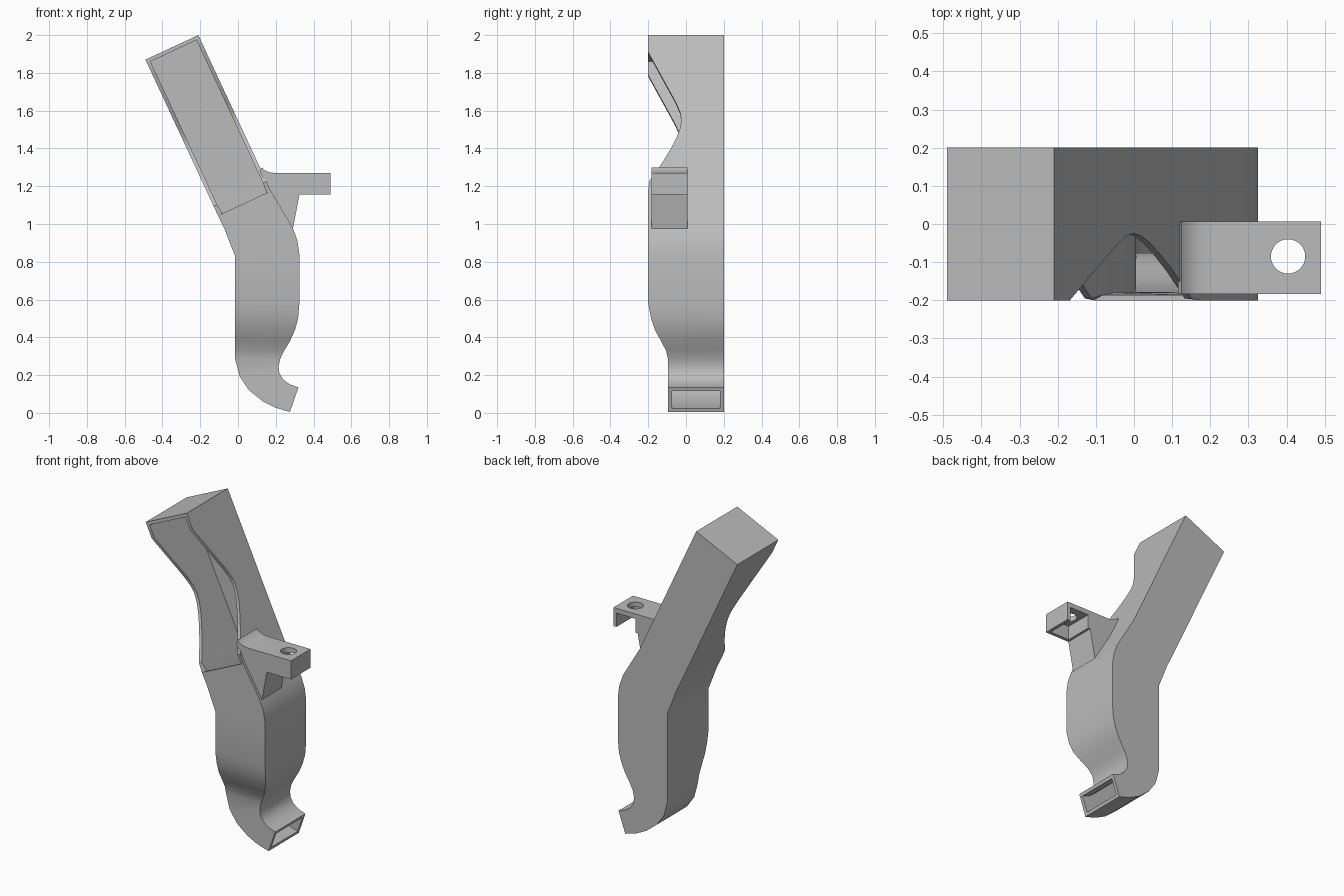
import bpy, bmesh
from mathutils import Vector

cube = bpy.data.objects.get("Cube")
if cube:
    bpy.data.objects.remove(cube, do_unlink=True)

grey = bpy.data.materials.new("plain_grey")
grey.use_nodes = True
grey.diffuse_color = (0.5, 0.5, 0.5, 1)
grey.node_tree.nodes["Principled BSDF"].inputs["Base Color"].default_value = (0.5, 0.5, 0.5, 1)


def make_object(name, bm):
    bmesh.ops.recalc_face_normals(bm, faces=bm.faces)
    mesh = bpy.data.meshes.new(name)
    bm.to_mesh(mesh)
    bm.free()
    mesh.materials.append(grey)
    obj = bpy.data.objects.new(name, mesh)
    bpy.context.collection.objects.link(obj)
    return obj


def apply_and_smooth(obj):
    bpy.ops.object.select_all(action='DESELECT')
    obj.select_set(True)
    bpy.context.view_layer.objects.active = obj
    for mod in list(obj.modifiers):
        bpy.ops.object.modifier_apply(modifier=mod.name)
    bpy.ops.object.shade_smooth_by_angle(angle=0.5)


def cut(obj, cutter):
    cutter.hide_render = True
    cutter.hide_set(True)
    mod = obj.modifiers.new("cut", 'BOOLEAN')
    mod.object = cutter
    mod.solver = 'EXACT'


# Duct cross-sections from outlet to top: left (x, z), right (x, z), front y
BACK = 0.2
stations = [
    ((0.275, 0.005), (0.32, 0.135), -0.095),
    ((0.20, 0.027), (0.272, 0.152), -0.095),
    ((0.13, 0.062), (0.238, 0.178), -0.095),
    ((0.06, 0.118), (0.219, 0.21), -0.095),
    ((0.01, 0.19), (0.215, 0.245), -0.095),
]
for z, right, front in [(0.285, 0.223, -0.095), (0.33, 0.245, -0.106), (0.38, 0.275, -0.132),
                        (0.44, 0.302, -0.165), (0.5, 0.318, -0.185), (0.58, 0.325, -0.2)]:
    stations.append(((-0.015, z), (right, z), front))
stations += [
    ((-0.015, 0.83), (0.325, 0.84), -0.2),
    ((-0.045, 0.905), (0.315, 0.91), -0.2),
    ((-0.07, 0.97), (0.29, 0.98), -0.2),
]
first_open = len(stations)

# Leaning intake: the open front edge dips towards the back, given by right-wall height
top_left, top_right = Vector((-0.49, 1.87)), Vector((-0.21, 2.0))
lean = Vector((0.4655, -1))
for z, front in [(1.175, -0.2), (1.225, -0.195), (1.33, -0.122), (1.4, -0.08), (1.46, -0.049),
                 (1.51, -0.031), (1.55, -0.025), (1.59, -0.031), (1.65, -0.057),
                 (1.91, -0.2), (2.0, -0.2)]:
    offset = lean * (2 - z)
    stations.append((top_left + offset, top_right + offset, front))

bm = bmesh.new()
rings = []
for left, right, front in stations:
    corners = [(left, front), (right, front), (right, BACK), (left, BACK)]
    rings.append([bm.verts.new((p[0], y, p[1])) for p, y in corners])
for i, (a, b) in enumerate(zip(rings, rings[1:])):
    for k in range(4):
        if k == 0 and i >= first_open:
            continue  # intake front stays open
        n = (k + 1) % 4
        bm.faces.new((a[k], a[n], b[n], b[k]))
bm.faces.new(rings[-1])
duct = make_object("duct", bm)
wall = duct.modifiers.new("wall", 'SOLIDIFY')
wall.thickness = 0.02
wall.offset = -1
wall.use_even_offset = True
apply_and_smooth(duct)

# Mounting bracket with filleted root and gusset
profile = [(0.115, 1.28), (0.125, 1.3), (0.142, 1.284), (0.168, 1.273), (0.2, 1.27),
           (0.49, 1.27), (0.49, 1.155), (0.325, 1.155), (0.29, 0.97), (0.28, 0.975), (0.155, 1.19)]
bm = bmesh.new()
face = bm.faces.new([bm.verts.new((x, -0.183, z)) for x, z in profile])
extruded = bmesh.ops.extrude_face_region(bm, geom=[face])
bmesh.ops.translate(bm, vec=(0, 0.19, 0),
                    verts=[v for v in extruded["geom"] if isinstance(v, bmesh.types.BMVert)])
bracket = make_object("mounting_bracket", bm)

# Pocket under the bracket, open to the back and below
bm = bmesh.new()
bmesh.ops.create_cube(bm, size=1)
bmesh.ops.scale(bm, vec=(0.13, 0.22, 0.2), verts=bm.verts)
bmesh.ops.translate(bm, vec=(0.405, -0.053, 1.14), verts=bm.verts)
cut(bracket, make_object("pocket_cutter", bm))

# Screw hole
bm = bmesh.new()
bmesh.ops.create_cone(bm, cap_ends=True, segments=32, radius1=0.045, radius2=0.045, depth=0.4)
bmesh.ops.translate(bm, vec=(0.404, -0.085, 1.25), verts=bm.verts)
cut(bracket, make_object("hole_cutter", bm))
apply_and_smooth(bracket)
for name in ("pocket_cutter", "hole_cutter"):
    bpy.data.objects.remove(bpy.data.objects[name], do_unlink=True)
